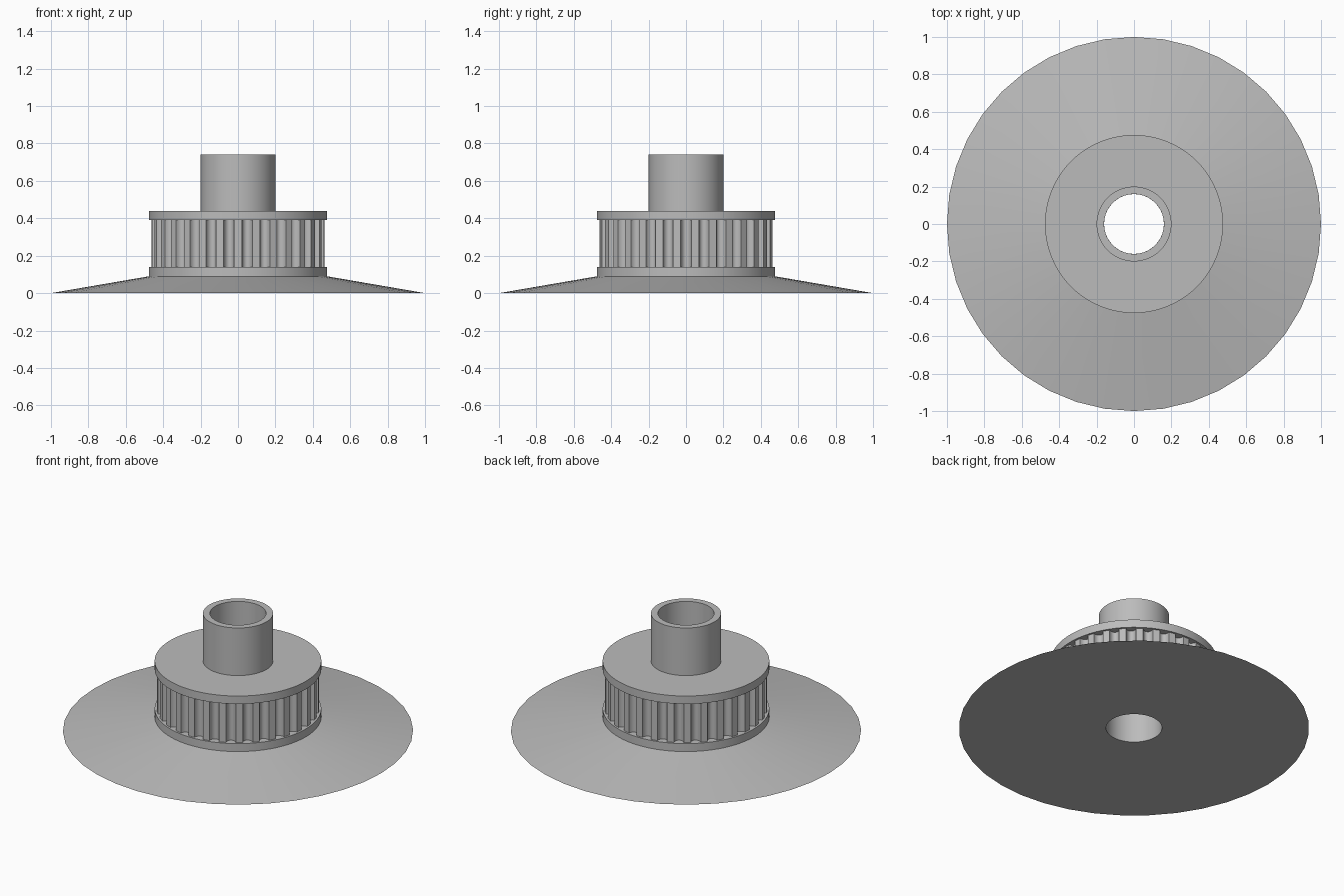
import bpy, bmesh, math

cube = bpy.data.objects.get("Cube")
if cube:
    bpy.data.objects.remove(cube, do_unlink=True)

grey = bpy.data.materials.new("plain_grey")
grey.use_nodes = True
colour = (0.5, 0.5, 0.5, 1)
grey.diffuse_color = colour
grey.node_tree.nodes["Principled BSDF"].inputs["Base Color"].default_value = colour

BORE, STEM, FLANGE, RIM = 0.16, 0.20, 0.476, 1.0
TOOTH, ROOT, TEETH = 0.464, 0.43, 30


def skin(name, rings):
    """Join rings of points with quads and smooth the shallow edges."""
    bm = bmesh.new()
    loops = [[bm.verts.new(p) for p in ring] for ring in rings]
    for a, b in zip(loops, loops[1:]):
        n = len(a)
        for j in range(n):
            k = (j + 1) % n
            bm.faces.new((a[j], a[k], b[k], b[j]))
    mesh = bpy.data.meshes.new(name)
    bm.to_mesh(mesh)
    bm.free()
    mesh.materials.append(grey)
    obj = bpy.data.objects.new(name, mesh)
    bpy.context.collection.objects.link(obj)
    bpy.ops.object.select_all(action='DESELECT')
    obj.select_set(True)
    bpy.context.view_layer.objects.active = obj
    bpy.ops.object.shade_smooth_by_angle(angle=math.radians(30))
    return obj


def lathe(name, profile, segments):
    """Spin a radius/height profile about the z axis."""
    turns = [math.tau * j / segments for j in range(segments)]
    return skin(name, [[(r * math.cos(t), r * math.sin(t), z) for t in turns]
                       for r, z in profile])


# Shallow conical base, pierced by the bore
lathe("conical_base", [(BORE, 0), (RIM, 0), (FLANGE, 0.09)], 40)

# Flanges above and below the teeth
lathe("lower_flange", [(FLANGE, 0.09), (FLANGE, 0.14), (0.40, 0.14)], 80)
lathe("upper_flange", [(0.40, 0.39), (FLANGE, 0.39), (FLANGE, 0.44), (STEM, 0.44)], 80)

# Hollow stem with the bore running down through the base
lathe("hollow_stem", [(STEM, 0.44), (STEM, 0.74), (BORE, 0.74), (BORE, 0)], 80)

# Toothed belt ring: flat lands with rounded grooves
pitch = math.tau / TEETH
groove = 0.29 * pitch
outline = []
for i in range(TEETH):
    for s in range(9):
        a = math.pi * s / 8
        t = i * pitch - groove * math.cos(a)
        r = TOOTH - (TOOTH - ROOT) * math.sin(a)
        outline.append((r * math.cos(t), r * math.sin(t)))
skin("toothed_ring", [[(x, y, z) for x, y in outline] for z in (0.14, 0.39)])
